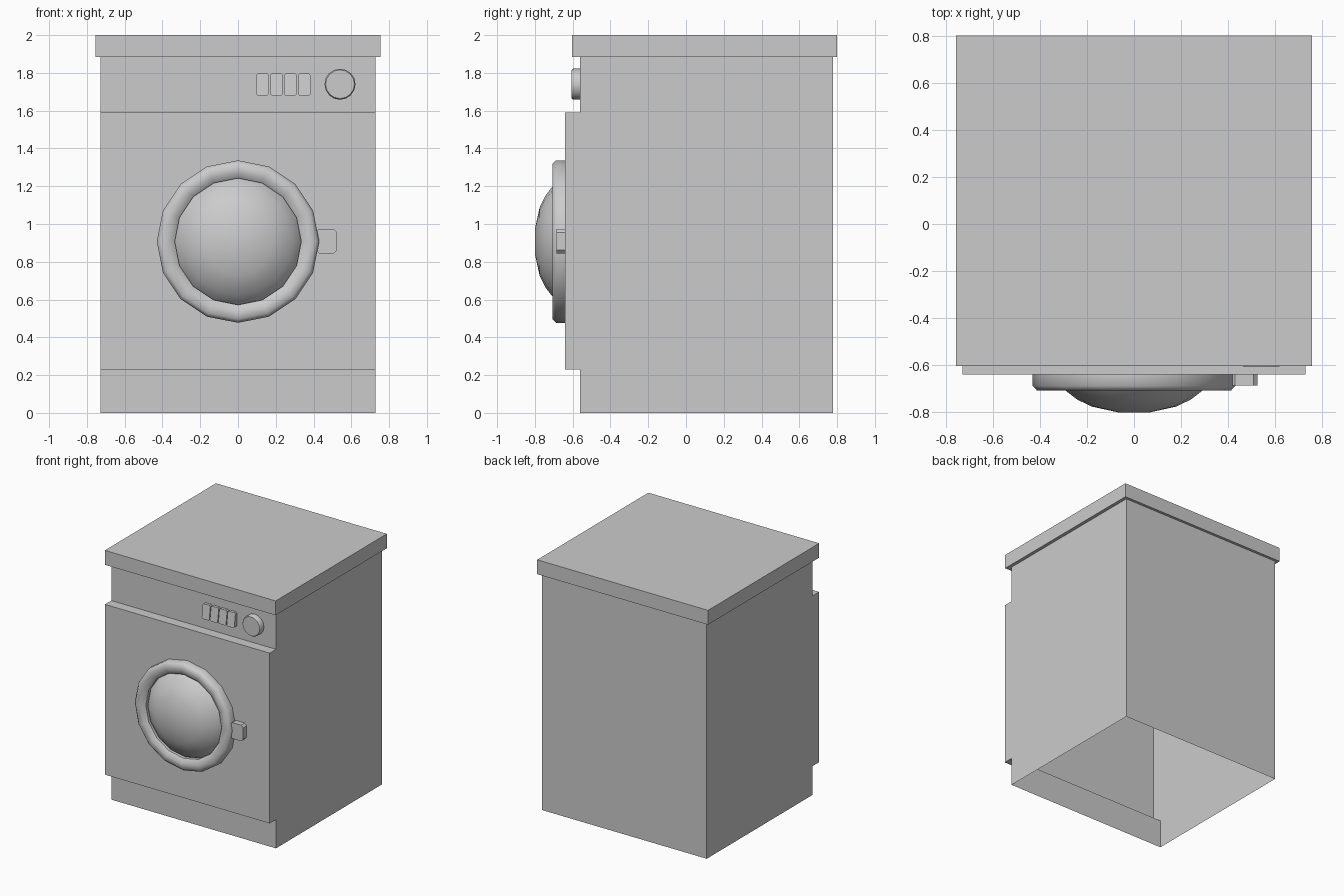
import bpy, bmesh, math
from mathutils import Vector

if "Cube" in bpy.data.objects:
    bpy.data.objects.remove(bpy.data.objects["Cube"])


def finish(name, bm, smooth=False):
    bmesh.ops.recalc_face_normals(bm, faces=bm.faces)
    mesh = bpy.data.meshes.new(name)
    bm.to_mesh(mesh)
    bm.free()
    ob = bpy.data.objects.new(name, mesh)
    bpy.context.collection.objects.link(ob)
    if smooth:
        bpy.ops.object.select_all(action='DESELECT')
        bpy.context.view_layer.objects.active = ob
        ob.select_set(True)
        bpy.ops.object.shade_smooth_by_angle(angle=math.radians(50))
    return ob


def extrude(name, points, offset, skip_edges=()):
    """Closed profile swept by offset; edges listed in skip_edges stay open."""
    bm = bmesh.new()
    a = [bm.verts.new(p) for p in points]
    b = [bm.verts.new(Vector(p) + Vector(offset)) for p in points]
    n = len(points)
    bm.faces.new(a)
    bm.faces.new(b[::-1])
    for i in range(n):
        if i not in skip_edges:
            j = (i + 1) % n
            bm.faces.new((a[i], a[j], b[j], b[i]))
    return finish(name, bm)


def lathe(name, profile, x, z, segments, cap=True):
    """Spin (radius, y) points around an axis parallel to y."""
    bm = bmesh.new()
    rings = []
    for r, y in profile:
        rings.append([bm.verts.new((x + r * math.sin(math.tau * i / segments), y,
                                    z + r * math.cos(math.tau * i / segments)))
                      for i in range(segments)])
    for p, q in zip(rings, rings[1:]):
        for i in range(segments):
            j = (i + 1) % segments
            bm.faces.new((p[i], p[j], q[j], q[i]))
    if cap:
        bm.faces.new(rings[-1])
    return finish(name, bm, True)


def chamfered_rect(x0, x1, z0, z1, y, c):
    return [(x0 + c, y, z0), (x1 - c, y, z0), (x1, y, z0 + c), (x1, y, z1 - c),
            (x1 - c, y, z1), (x0 + c, y, z1), (x0, y, z1 - c), (x0, y, z0 + c)]


# Cabinet: stepped side profile, hollow and open underneath
side = [(-0.56, 0), (-0.56, 0.23), (-0.64, 0.23), (-0.64, 1.59),
        (-0.56, 1.59), (-0.56, 1.885), (0.778, 1.885), (0.778, 0)]
extrude("cabinet", [(-0.728, y, z) for y, z in side], (1.456, 0, 0), skip_edges=(5, 7))

# Overhanging worktop
top = [(-0.755, -0.603), (0.755, -0.603), (0.755, 0.80), (-0.755, 0.80)]
extrude("worktop", [(x, y, 1.885) for x, y in top], (0, 0, 0.115))

# Door ring and bulging glass
DOOR_Z = 0.907
lathe("door_ring", [(0.43, -0.64), (0.43, -0.688), (0.411, -0.708), (0.365, -0.708),
                    (0.335, -0.685), (0.335, -0.64)], 0, DOOR_Z, 16, cap=False)
lathe("door_glass", [(0.345, -0.64), (0.325, -0.675), (0.285, -0.712), (0.24, -0.746),
                     (0.18, -0.775), (0.066, -0.80)], 0, DOOR_Z, 16)

# Door handle
extrude("door_handle", chamfered_rect(0.41, 0.525, 0.845, 0.973, -0.64, 0.018), (0, -0.045, 0))

# Row of four push buttons with a sloping upper edge
for i in range(4):
    x0 = 0.096 + i * 0.0738
    b = extrude(f"button_{i + 1}", chamfered_rect(x0, x0 + 0.067, 1.68, 1.796, -0.56, 0.008),
                (0, -0.036, 0))
    for v in b.data.vertices:
        if v.co.y < -0.58 and v.co.z > 1.75:
            v.co.y += 0.014

# Programme dial
lathe("dial", [(0.082, -0.56), (0.082, -0.597), (0.076, -0.605)], 0.54, 1.74, 16)
